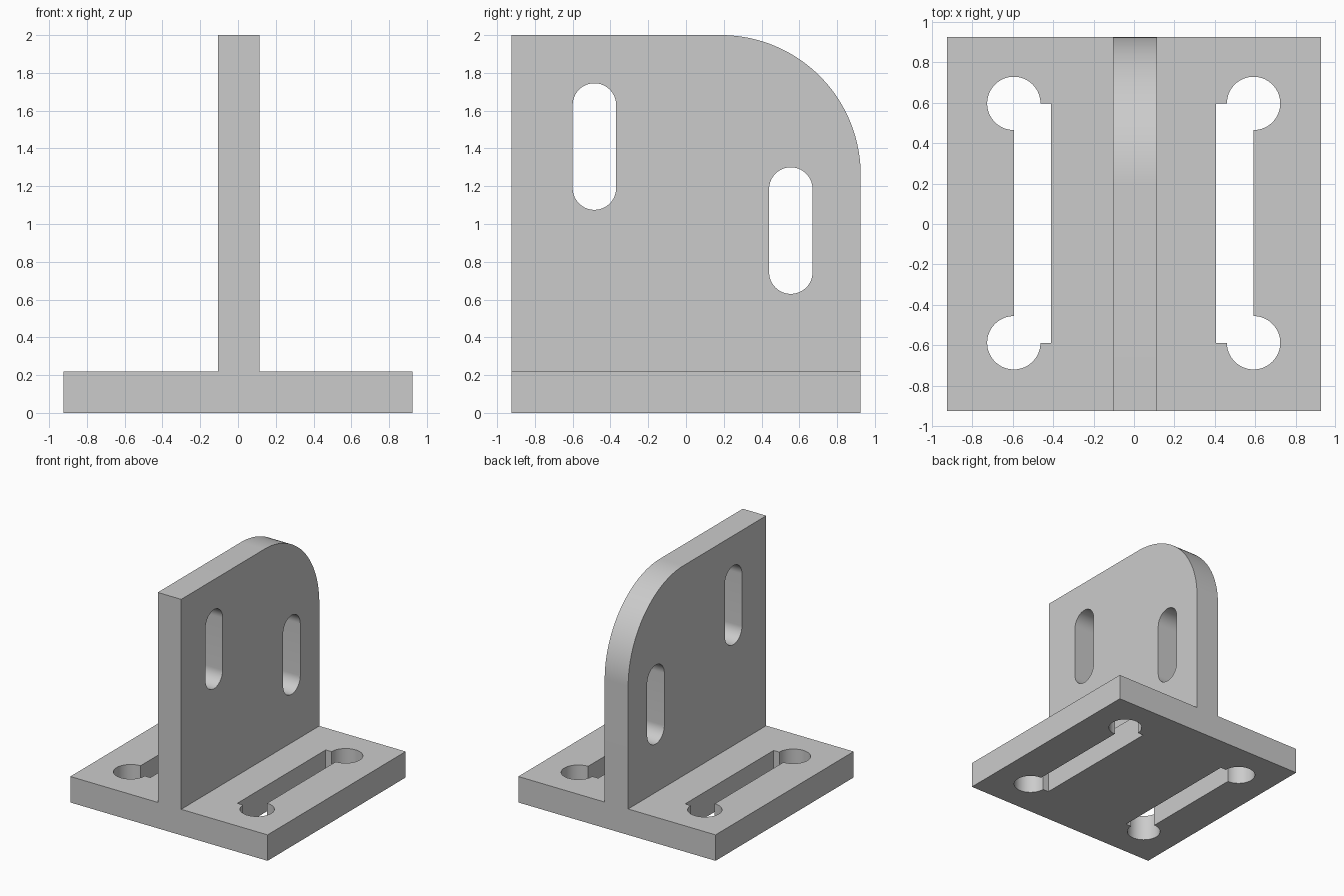
import bpy, bmesh
from math import sin, cos, pi, radians
from mathutils import Vector

cube = bpy.data.objects.get("Cube")
if cube:
    bpy.data.objects.remove(cube)

HALF, BASE_H, TOP = 0.925, 0.22, 2.0
WEB_L, WEB_R = -0.105, 0.115
CORNER_R = 0.74

steel = bpy.data.materials.new("plain grey")
steel.use_nodes = True
grey = (0.6, 0.6, 0.6, 1)
steel.diffuse_color = grey
steel.node_tree.nodes["Principled BSDF"].inputs["Base Color"].default_value = grey


def arc(cu, cv, r, start, end, steps=32):
    angles = [radians(start + (end - start) * i / steps) for i in range(steps + 1)]
    return [(cu + r * cos(a), cv + r * sin(a)) for a in angles]


def prism(name, profile, axis, lo, hi):
    """Extrude a 2D outline along one axis (0 = x, 1 = y, 2 = z)."""
    bm = bmesh.new()
    verts = []
    for u, v in profile:
        p = [u, v]
        p.insert(axis, lo)
        verts.append(bm.verts.new(p))
    face = bm.faces.new(verts)
    new = bmesh.ops.extrude_face_region(bm, geom=[face])["geom"]
    step = Vector((0, 0, 0))
    step[axis] = hi - lo
    bmesh.ops.translate(bm, vec=step, verts=[g for g in new if isinstance(g, bmesh.types.BMVert)])
    bmesh.ops.recalc_face_normals(bm, faces=bm.faces)
    mesh = bpy.data.meshes.new(name)
    bm.to_mesh(mesh)
    bm.free()
    mesh.materials.append(steel)
    obj = bpy.data.objects.new(name, mesh)
    bpy.context.collection.objects.link(obj)
    return obj


# Tee-shaped body: base plate with upright web
bracket = prism("tee_bracket", [
    (-HALF, 0), (HALF, 0), (HALF, BASE_H), (WEB_R, BASE_H), (WEB_R, TOP),
    (WEB_L, TOP), (WEB_L, BASE_H), (-HALF, BASE_H)], 1, -HALF, HALF)

# Rounded upper back corner of the web
cutters = [prism("corner_cutter",
                 arc(HALF - CORNER_R, TOP - CORNER_R, CORNER_R, 0, 90, 48)
                 + [(HALF - CORNER_R, TOP + 0.1), (HALF + 0.1, TOP + 0.1),
                    (HALF + 0.1, TOP - CORNER_R)], 0, -0.3, 0.3)]

# Round-ended slots through the web
SLOT_R = 0.115
for y, low, high in [(-0.485, 1.075, 1.745), (0.555, 0.63, 1.30)]:
    outline = arc(y, high - SLOT_R, SLOT_R, 0, 180) + arc(y, low + SLOT_R, SLOT_R, 180, 360)
    cutters.append(prism("web_slot_cutter", outline, 0, -0.3, 0.3))

# Keyhole slots through the base: a channel with a round hole at each end
HOLE_R, Y_FRONT, Y_BACK = 0.132, -0.588, 0.597
for x, inner in [(-0.595, -0.41), (0.592, 0.405)]:
    side = 1 if inner > x else -1
    back = [(x + side * u, v) for u, v in arc(0, Y_BACK, HOLE_R, 0, 270, 48)]
    front = [(x + side * u, v) for u, v in arc(0, Y_FRONT, HOLE_R, 90, 360, 48)]
    outline = back + front + [(inner, Y_FRONT), (inner, Y_BACK)]
    cutters.append(prism("base_slot_cutter", outline, 2, -0.1, BASE_H + 0.1))

# Cut every opening, then discard the cutters
bpy.context.view_layer.objects.active = bracket
bracket.select_set(True)
for cutter in cutters:
    cutter.hide_render = True
    mod = bracket.modifiers.new("cut", "BOOLEAN")
    mod.operation = "DIFFERENCE"
    mod.solver = "EXACT"
    mod.object = cutter
    bpy.ops.object.modifier_apply(modifier=mod.name)
    bpy.data.objects.remove(cutter)

bpy.ops.object.shade_smooth_by_angle(angle=radians(30))
